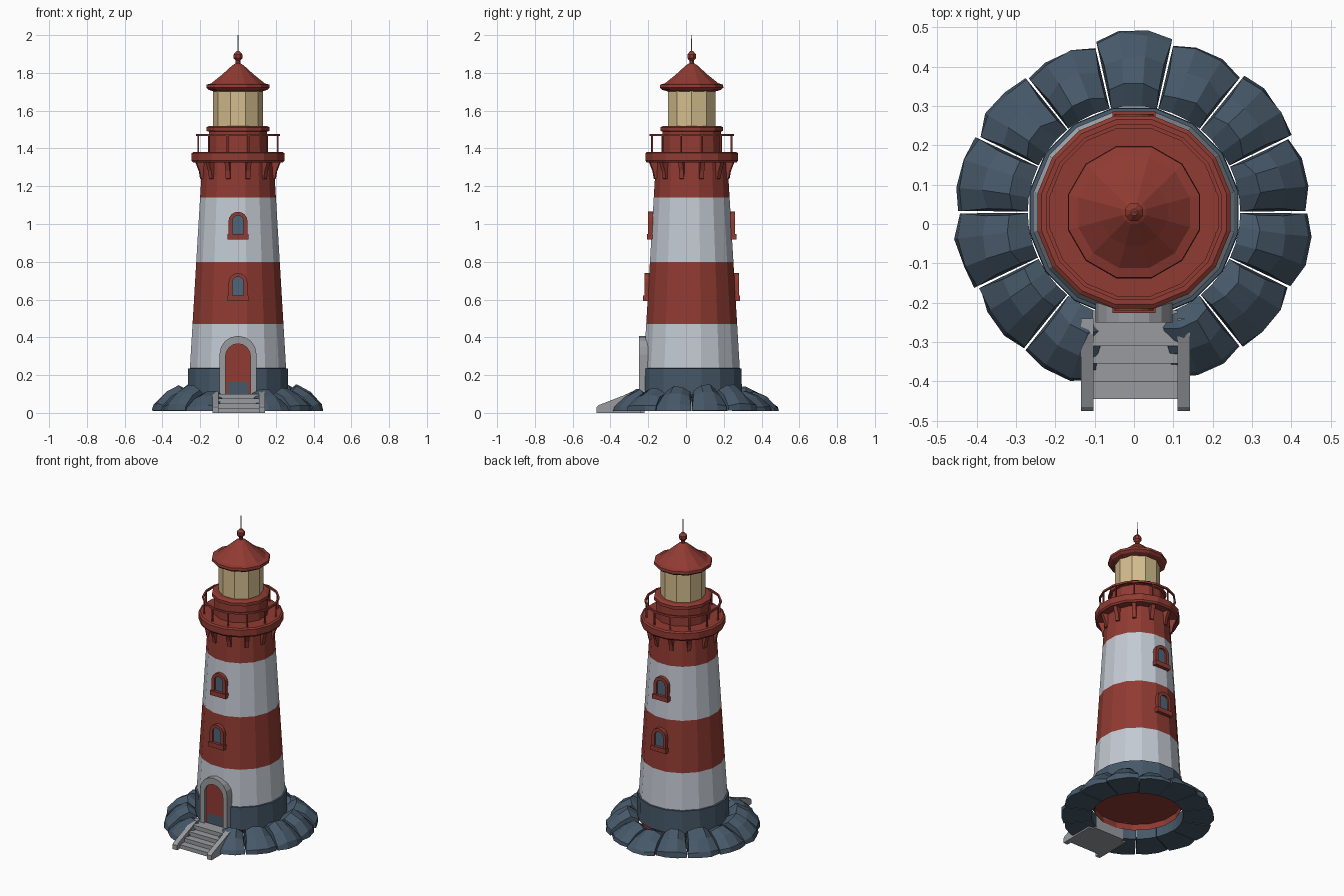
import bpy, bmesh, math, random
from mathutils import Vector

if "Cube" in bpy.data.objects:
    bpy.data.objects.remove(bpy.data.objects["Cube"])

random.seed(4)
CX, CY = 0.0, 0.03          # tower axis


def material(name, rgb):
    m = bpy.data.materials.new(name)
    m.diffuse_color = (*rgb, 1)
    m.use_nodes = True
    m.node_tree.nodes["Principled BSDF"].inputs["Base Color"].default_value = m.diffuse_color
    return m


RED = material("brick red", (0.28, 0.043, 0.032))
WHITE = material("cool white", (0.55, 0.59, 0.65))
SLATE = material("slate blue", (0.062, 0.098, 0.14))
CREAM = material("lantern cream", (0.66, 0.51, 0.27))
GREY = material("stone grey", (0.32, 0.33, 0.35))
GLASS = material("window glass", (0.08, 0.13, 0.19))


def make(name, verts, faces, mats):
    me = bpy.data.meshes.new(name)
    bm = bmesh.new()
    vs = [bm.verts.new(v) for v in verts]
    for f in faces:
        bm.faces.new([vs[i] for i in f])
    bmesh.ops.recalc_face_normals(bm, faces=bm.faces)
    bm.to_mesh(me)
    bm.free()
    for m in mats:
        me.materials.append(m)
    ob = bpy.data.objects.new(name, me)
    bpy.context.collection.objects.link(ob)
    return ob


def lathe(name, profile, sides, mat, closed=False, cap_top=False, cap_bottom=False):
    """Spin (radius, z) points around the tower axis, flat side to the front."""
    k = 1 / math.cos(math.pi / sides)
    verts, faces = [], []
    for r, z in profile:
        for i in range(sides):
            a = 2 * math.pi * (i + 0.5) / sides + math.pi / 2
            verts.append((CX + r * k * math.cos(a), CY + r * k * math.sin(a), z))
    n = len(profile)
    for j in range(n if closed else n - 1):
        for i in range(sides):
            a, b = j * sides, ((j + 1) % n) * sides
            q = (i + 1) % sides
            faces.append((a + i, a + q, b + q, b + i))
    if cap_bottom:
        faces.append(tuple(range(sides)))
    if cap_top:
        faces.append(tuple((n - 1) * sides + i for i in range(sides)))
    return make(name, verts, faces, [mat])


def prism(name, outline, x0, x1, mat):
    """Extrude a (y, z) outline along x."""
    n = len(outline)
    verts = [(x, y, z) for x in (x0, x1) for y, z in outline]
    faces = [tuple(range(n)), tuple(range(n, 2 * n))]
    faces += [(i, (i + 1) % n, n + (i + 1) % n, n + i) for i in range(n)]
    return make(name, verts, faces, [mat])


def box(name, x0, x1, y0, y1, z0, z1, mat):
    return prism(name, [(y0, z0), (y1, z0), (y1, z1), (y0, z1)], x0, x1, mat)


def arch(hw, z0, zs, seg=8):
    """Arch outline in (x, z): straight jambs and a round head."""
    pts = [(hw, z0)]
    pts += [(hw * math.cos(math.pi * i / seg), zs + hw * math.sin(math.pi * i / seg))
            for i in range(seg + 1)]
    return pts + [(-hw, z0)]


def arch_plate(name, outline, yf, yb, mat):
    n = len(outline)
    verts = [(x, y, z) for y in (yf, yb) for x, z in outline]
    faces = [tuple(range(n))]
    faces += [(i, (i + 1) % n, n + (i + 1) % n, n + i) for i in range(n)]
    return make(name, verts, faces, [mat])


def arch_frame(name, inner, outer, yf, yb, mat):
    n = len(inner)
    verts = [(x, y, z) for y in (yf, yb) for o in (inner, outer) for x, z in o]
    faces = []
    for i in range(n - 1):
        a, b, c, d = i, n + i, 2 * n + i, 3 * n + i
        faces += [(a, a + 1, b + 1, b), (c, c + 1, d + 1, d),
                  (a, a + 1, c + 1, c), (b, b + 1, d + 1, d)]
    for e in (0, n - 1):
        faces.append((e, n + e, 3 * n + e, 2 * n + e))
    return make(name, verts, faces, [mat])


def tower_r(z):
    return 0.255 + (0.19 - 0.255) * (z - 0.23) / (1.32 - 0.23)


# Tower shell: stripes coloured by height
levels = [0.23, 0.47, 0.80, 1.14, 1.33]
tower = lathe("tower", [(tower_r(z), z) for z in levels], 16, WHITE)
tower.data.materials.append(RED)
for p in tower.data.polygons:
    z = p.center.z
    p.material_index = 1 if 0.47 < z < 0.80 or z > 1.14 else 0

# Dark plinth and red floor
lathe("plinth", [(0.25, 0.08), (0.266, 0.09), (0.264, 0.235), (0.25, 0.237)], 16, SLATE)
lathe("floor", [(0.25, 0.06), (0.25, 0.10)], 16, RED, cap_top=True)

# Gallery deck, drum and rim
lathe("gallery", [(0.18, 1.325), (0.238, 1.325), (0.245, 1.335), (0.245, 1.375),
                  (0.235, 1.382), (0.15, 1.382)], 16, RED)
lathe("drum", [(0.158, 1.38), (0.154, 1.49), (0.166, 1.492), (0.166, 1.512),
               (0.15, 1.52), (0.12, 1.52)], 12, RED)

# Brackets under the gallery, railing posts above it
for i in range(12):
    a = 2 * math.pi * (i + 0.5) / 12
    br = prism("bracket", [(0.17, 1.235), (0.205, 1.24), (0.212, 1.28), (0.232, 1.33),
                           (0.17, 1.33)], -0.012, 0.012, RED)
    post = box("rail_post", -0.004, 0.004, 0.214, 0.222, 1.38, 1.475, RED)
    for o in (br, post):
        o.location = (CX, CY, 0)
        o.rotation_euler.z = a
lathe("rail", [(0.213, 1.465), (0.223, 1.465), (0.223, 1.477), (0.213, 1.477)],
      16, RED, closed=True)

# Lantern room
lathe("lantern", [(0.126, 1.52), (0.126, 1.705)], 10, CREAM)

# Roof, eaves and finial
lathe("eaves", [(0.12, 1.70), (0.155, 1.71), (0.168, 1.722), (0.166, 1.738),
                (0.14, 1.745)], 12, RED)
lathe("roof", [(0.145, 1.742), (0.085, 1.79), (0.03, 1.84), (0.014, 1.85)], 12, RED,
      cap_top=True)
lathe("finial", [(0.012, 1.845), (0.012, 1.865), (0.023, 1.878), (0.023, 1.898),
                 (0.008, 1.915)], 8, RED, cap_top=True)
lathe("spire", [(0.003, 1.91), (0.002, 2.0)], 6, GREY, cap_top=True)

# Door with stone surround
arch_plate("door", arch(0.068, 0.10, 0.30), -0.235, -0.20, RED)
arch_frame("door_surround", arch(0.066, 0.10, 0.30), arch(0.098, 0.10, 0.31),
           -0.25, -0.17, GREY)

# Windows on front and back
for s, side in ((-1, "front"), (1, "back")):
    for z0 in (0.60, 0.925):
        r = tower_r(z0 + 0.06)
        y = lambda d: CY + s * (r + d)
        arch_frame(side + "_window_frame", arch(0.03, z0 + 0.02, z0 + 0.09),
                   arch(0.05, z0 + 0.01, z0 + 0.09), y(0.02), y(-0.02), RED)
        arch_plate(side + "_window_glass", arch(0.031, z0 + 0.02, z0 + 0.09),
                   y(0.009), y(0.0), GLASS)
        box(side + "_window_sill", -0.055, 0.055, *sorted((y(0.027), y(-0.02))),
            z0 - 0.008, z0 + 0.022, RED)

# Entrance steps with sloping side walls
for i in range(4):
    yf = -0.445 + i * 0.045
    box("step", -0.105, 0.11, yf, -0.22, 0.0 if i == 0 else 0.025 * i, 0.025 * (i + 1), GREY)
for x in (-0.135, 0.11):
    prism("step_side_wall", [(-0.475, 0.0), (-0.24, 0.0), (-0.24, 0.112), (-0.28, 0.112),
                             (-0.465, 0.04), (-0.475, 0.03)], x, x + 0.032, GREY)

# Ring of chunky rocks, leaving the front free for the steps
section = [(0.27, 0.01), (0.455, 0.01), (0.45, 0.04), (0.39, 0.095), (0.325, 0.125),
           (0.27, 0.095)]
COUNT = 14
for i in range(1, COUNT):
    mid = -math.pi / 2 + 2 * math.pi * i / COUNT
    half = math.pi / COUNT * 0.97
    hz, hr = random.uniform(0.9, 1.18), random.uniform(-0.012, 0.008)
    verts, n = [], len(section)
    for t in (-1, -0.35, 0.4, 1):
        for j, (r, z) in enumerate(section):
            edge = abs(t) == 1
            zz = z * hz * (0.82 if edge and j > 1 else 1) + (random.uniform(-.006, .006) if j > 1 else 0)
            rr = r + (hr + random.uniform(-.006, .004) - (0.012 if edge else 0) if 0 < j < 5 else 0)
            a = mid + t * half * (0.92 if j in (3, 4) else 1)
            verts.append((CX + rr * math.cos(a), CY + rr * math.sin(a), max(zz, 0.01)))
    faces = [tuple(range(n)), tuple(range(3 * n, 4 * n))]
    for k in range(3):
        for j in range(n):
            q = (j + 1) % n
            faces.append((k * n + j, k * n + q, (k + 1) * n + q, (k + 1) * n + j))
    make("rock", verts, faces, [SLATE])
